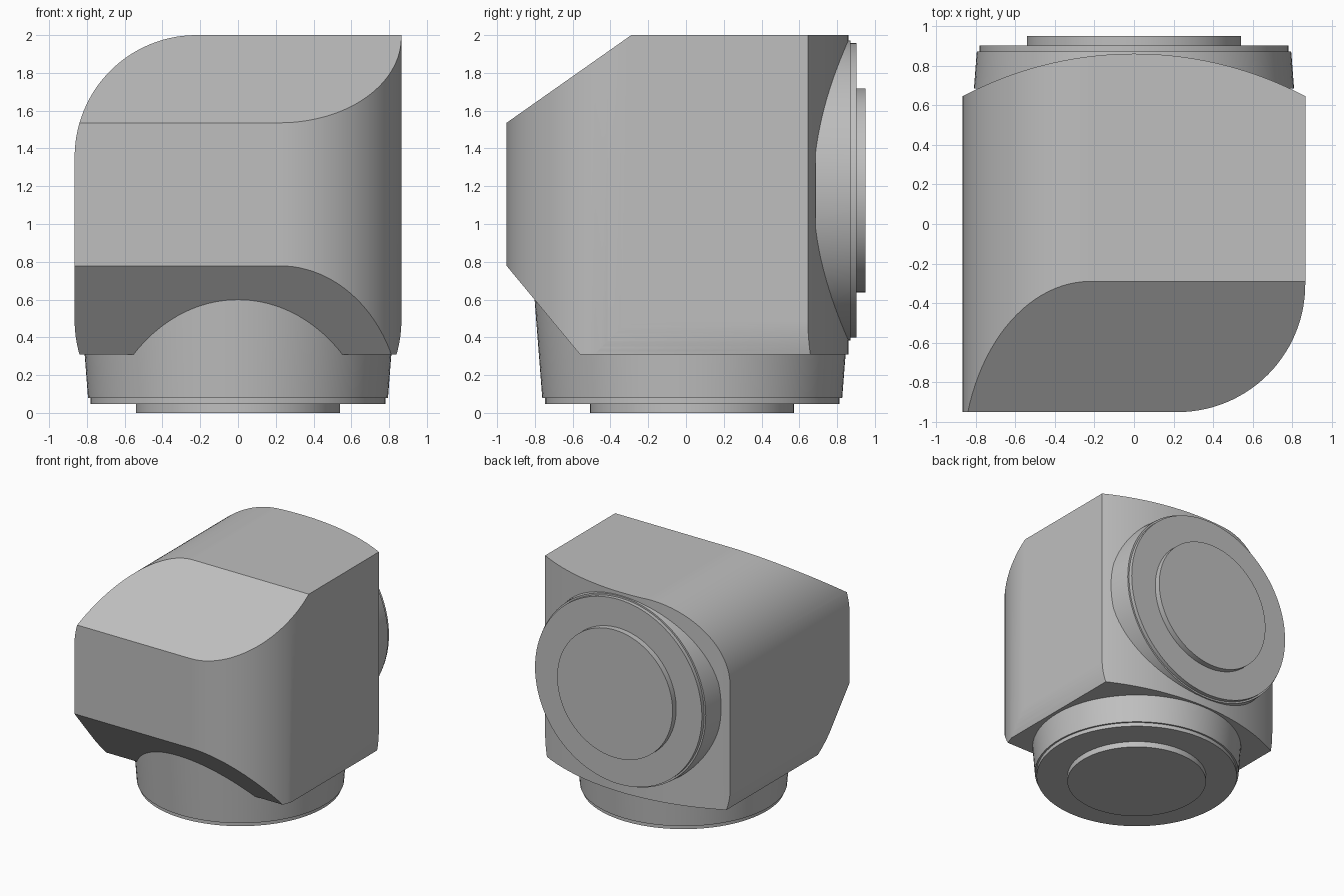
import bpy, bmesh, math
from mathutils import Matrix, Vector

cube = bpy.data.objects.get("Cube")
if cube:
    bpy.data.objects.remove(cube)

grey = bpy.data.materials.new("plain_grey")
grey.use_nodes = True
GREY = (0.52, 0.52, 0.52, 1)
grey.diffuse_color = GREY
grey.node_tree.nodes["Principled BSDF"].inputs["Base Color"].default_value = GREY


def add_object(name, bm):
    bmesh.ops.recalc_face_normals(bm, faces=bm.faces)
    mesh = bpy.data.meshes.new(name)
    bm.to_mesh(mesh)
    bm.free()
    mesh.materials.append(grey)
    obj = bpy.data.objects.new(name, mesh)
    bpy.context.collection.objects.link(obj)
    return obj


def activate(obj):
    bpy.ops.object.select_all(action="DESELECT")
    obj.select_set(True)
    bpy.context.view_layer.objects.active = obj


def arc(cx, cy, r, start, end, steps=28):
    """Points on a circle from start to end, in degrees."""
    angles = [math.radians(start + (end - start) * i / steps) for i in range(steps + 1)]
    return [(cx + r * math.cos(a), cy + r * math.sin(a)) for a in angles]


def prism(name, outline, place, depth):
    """Extrude a 2D outline; place(u, v, w) maps it into space."""
    bm = bmesh.new()
    face = bm.faces.new([bm.verts.new(place(u, v, -depth)) for u, v in outline])
    solid = bmesh.ops.extrude_face_region(bm, geom=[face])
    verts = [g for g in solid["geom"] if isinstance(g, bmesh.types.BMVert)]
    bmesh.ops.translate(bm, verts=verts, vec=Vector(place(0, 0, 2 * depth)))
    return add_object(name, bm)


def finish(obj):
    """Smooth the rounds, keep the creases and flat faces crisp."""
    activate(obj)
    bpy.ops.object.shade_smooth_by_angle(angle=math.radians(25))
    weighted = obj.modifiers.new("even_normals", "WEIGHTED_NORMAL")
    weighted.keep_sharp = True


# Housing: the overlap of a front, a top and a side outline
W, TOP, BASE, FRONT, BACK, R = 0.865, 2.0, 0.31, -0.95, 0.86, 0.645
inner = W - R
low = BASE + 0.18
dip = math.degrees(math.asin((low - BASE) / R))
front_outline = ([(W, TOP)] + arc(-inner, TOP - R, R, 90, 180)
                 + arc(-inner, low, R, 180, 180 + dip, 8)
                 + arc(inner, low, R, -dip, 0, 8))
back_r = 1.85
spread = math.degrees(math.asin(W / back_r))
top_outline = ([(-W, FRONT)] + arc(inner, FRONT + R, R, -90, 0)
               + arc(0, BACK - back_r, back_r, 90 - spread, 90 + spread, 40))
side_outline = [(-0.56, BASE - 0.002), (1.2, BASE - 0.002), (1.2, TOP + 0.002),
                (-0.287, TOP + 0.002), (FRONT, 1.535), (FRONT, 0.78)]
# the outer outlines overshoot slightly so that no faces coincide
side_outline = [(u - 0.001, v) if u == FRONT else (u, v) for u, v in side_outline]

housing = prism("housing", front_outline, lambda u, v, w: (u, w, v), 1.5)
cutters = [prism("top_cutter", top_outline, lambda u, v, w: (u, v, w), 3),
           prism("side_cutter", side_outline, lambda u, v, w: (w, u, v), 1.2)]
for cutter in cutters:
    cutter.hide_render = True
    cut = housing.modifiers.new("trim", "BOOLEAN")
    cut.operation = "INTERSECT"
    cut.solver = "EXACT"
    cut.object = cutter
    activate(housing)
    bpy.ops.object.modifier_apply(modifier=cut.name)
    bpy.data.objects.remove(cutter)
finish(housing)


# Round flanges: tapered collar, thin ring and raised centre disc
def flange(name, length, matrix, sides=96):
    wide = 0.794 + 0.078 * (length - 0.08)
    profile = [(0, 0), (0.54, 0), (0.54, 0.048), (0.78, 0.048), (0.78, 0.08),
               (0.794, 0.08), (wide, length), (0, length)]
    bm = bmesh.new()
    verts = [bm.verts.new((r, 0, h)) for r, h in profile]
    edges = [bm.edges.new(pair) for pair in zip(verts, verts[1:])]
    bmesh.ops.spin(bm, geom=verts + edges, cent=(0, 0, 0), axis=(0, 0, 1),
                   angle=math.tau, steps=sides, use_duplicate=False)
    bmesh.ops.remove_doubles(bm, verts=bm.verts, dist=0.0005)
    bmesh.ops.transform(bm, matrix=matrix, verts=bm.verts)
    finish(add_object(name, bm))


flange("bottom_flange", 0.62, Matrix.Translation((0, 0.033, 0)))
flange("back_flange", 0.265,
       Matrix.Translation((0, 0.95, 1.178)) @ Matrix.Rotation(math.pi / 2, 4, "X"))
